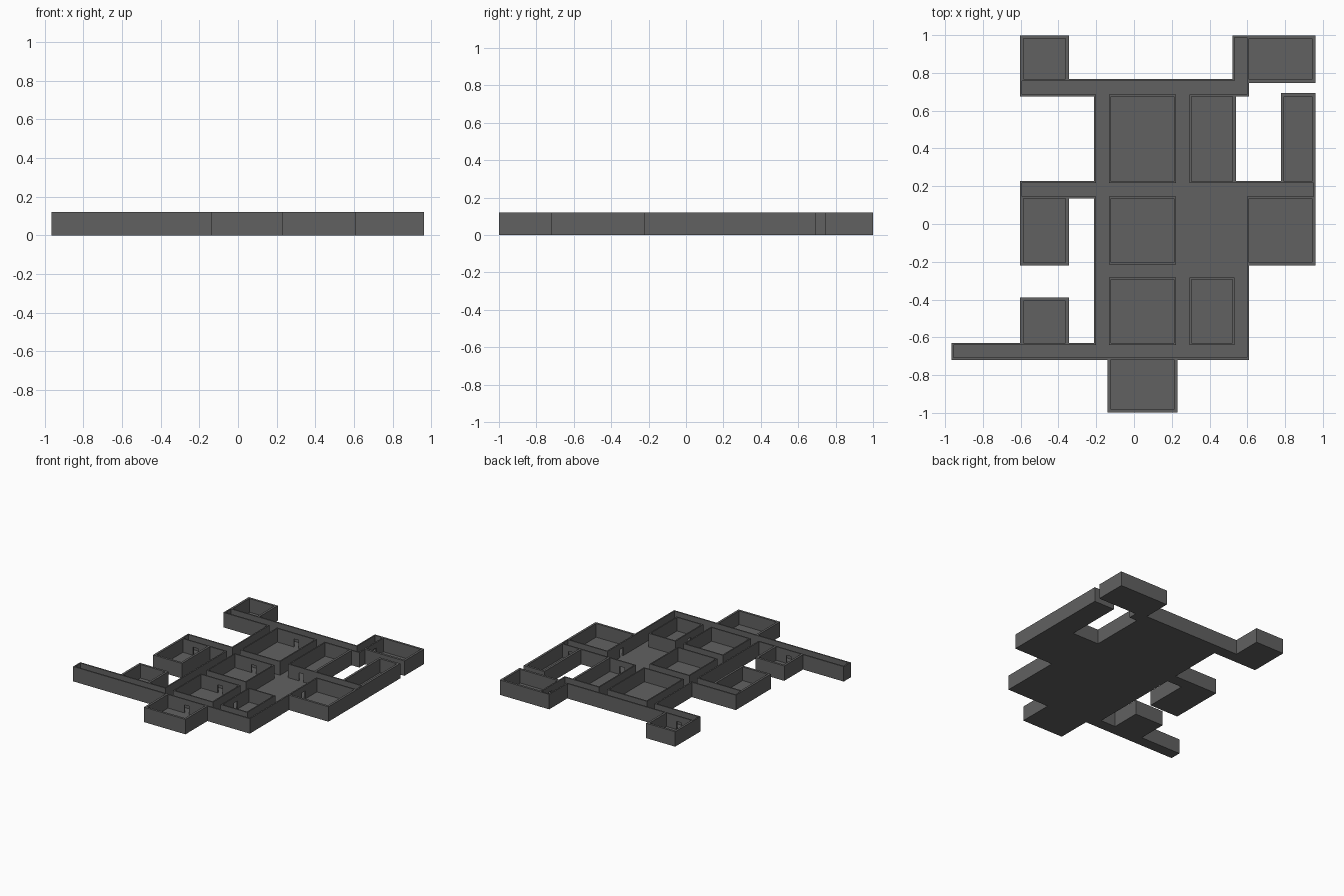
import bpy, bmesh

if "Cube" in bpy.data.objects:
    bpy.data.objects.remove(bpy.data.objects["Cube"])

FLOOR_Z, DOOR_Z, TOP_Z = 0.01, 0.075, 0.12
ROOM_WALL, HALL_WALL = 0.018, 0.011

# clear interiors as (x0, x1, y0, y1)
rooms = [
    (-.585, -.363, .767, .981),    # back left
    (.609, .943, .764, .981),      # back right
    (-.122, .213, .226, .675),     # large middle
    (.304, .521, .226, .675),
    (.795, .943, .226, .676),      # narrow east
    (-.585, -.363, -.203, .135),   # west
    (-.122, .213, -.205, .135),
    (.609, .943, -.203, .135),     # east
    (-.122, .213, -.63, -.294),
    (.304, .521, -.63, -.294),
    (-.585, -.363, -.63, -.408),   # south west
    (-.122, .213, -.981, -.718),   # front
]
halls = [
    (-.592, .598, .686, .757),     # back hall
    (-.592, .95, .145, .216),      # middle hall
    (-.2, .598, -.284, -.215),     # cross hall
    (-.955, .598, -.708, -.64),    # front hall
    (-.2, -.132, -.708, .757),     # west hall
    (.223, .294, -.708, .757),     # centre hall
    (.531, .598, -.708, .216),     # east hall
    (.532, .598, .686, .987),      # back right hall
    (.223, .598, -.284, .216),     # open court
]
# which wall of each room holds its centred doorway
door_sides = "SWNSSNNWNWSN"


def grow(r, d):
    return (r[0] - d, r[1] + d, r[2] - d, r[3] + d)


def doorway(r, side):
    cx, cy = (r[0] + r[1]) / 2, (r[2] + r[3]) / 2
    x = {"W": r[0], "E": r[1]}.get(side, cx)
    y = {"S": r[2], "N": r[3]}.get(side, cy)
    hx, hy = (.021, .016) if side in "NS" else (.016, .021)
    return (x - hx, x + hx, y - hy, y + hy)


clear = rooms + halls
outer = [grow(r, ROOM_WALL) for r in rooms] + [grow(h, HALL_WALL) for h in halls]
doors = [doorway(r, s) for r, s in zip(rooms, door_sides)]


def within(rects, x, y):
    return any(a < x < b and c < y < d for a, b, c, d in rects)


def levels(k):
    vals = {round(v, 4) for r in clear + outer + doors for v in r[k:k + 2]}
    return sorted(vals)


def build(name, zs, filled, mat):
    """Skin the filled cells of an uneven grid, then merge the flat faces."""
    ax = (levels(0), levels(2), zs)
    n = [len(a) - 1 for a in ax]
    mid = [[(a[i] + a[i + 1]) / 2 for i in range(len(a) - 1)] for a in ax]
    solid = {(i, j, k) for i in range(n[0]) for j in range(n[1]) for k in range(n[2])
             if filled(mid[0][i], mid[1][j], mid[2][k])}
    bm = bmesh.new()
    verts = {}

    def vert(c):
        if c not in verts:
            verts[c] = bm.verts.new([ax[q][c[q]] for q in range(3)])
        return verts[c]

    for cell in solid:
        for a in range(3):
            u, v = (a + 1) % 3, (a + 2) % 3
            for s in (0, 1):
                nb = list(cell)
                nb[a] += 2 * s - 1
                if tuple(nb) in solid:
                    continue
                quad = []
                for du, dv in ((0, 0), (1, 0), (1, 1), (0, 1)):
                    c = list(cell)
                    c[a] += s
                    c[u] += du
                    c[v] += dv
                    quad.append(vert(tuple(c)))
                bm.faces.new(quad if s else quad[::-1])
    bmesh.ops.dissolve_limit(bm, angle_limit=0.01, verts=bm.verts, edges=bm.edges)
    bmesh.ops.triangulate(bm, faces=[f for f in bm.faces if len(f.verts) > 4])
    me = bpy.data.meshes.new(name)
    bm.to_mesh(me)
    bm.free()
    me.materials.append(mat)
    ob = bpy.data.objects.new(name, me)
    bpy.context.collection.objects.link(ob)
    return ob


stone = bpy.data.materials.new("dark_stone")
stone.diffuse_color = (0.12, 0.12, 0.12, 1)
stone.use_nodes = True
stone.node_tree.nodes["Principled BSDF"].inputs["Base Color"].default_value = stone.diffuse_color

# walls, with low doorways under lintels
build("walls", [0, FLOOR_Z, DOOR_Z, TOP_Z],
      lambda x, y, z: within(outer, x, y) and not within(clear, x, y)
      and not (FLOOR_Z < z < DOOR_Z and within(doors, x, y)), stone)

# floor slabs inside rooms and halls
build("floor", [0, FLOOR_Z], lambda x, y, z: within(clear, x, y), stone)
